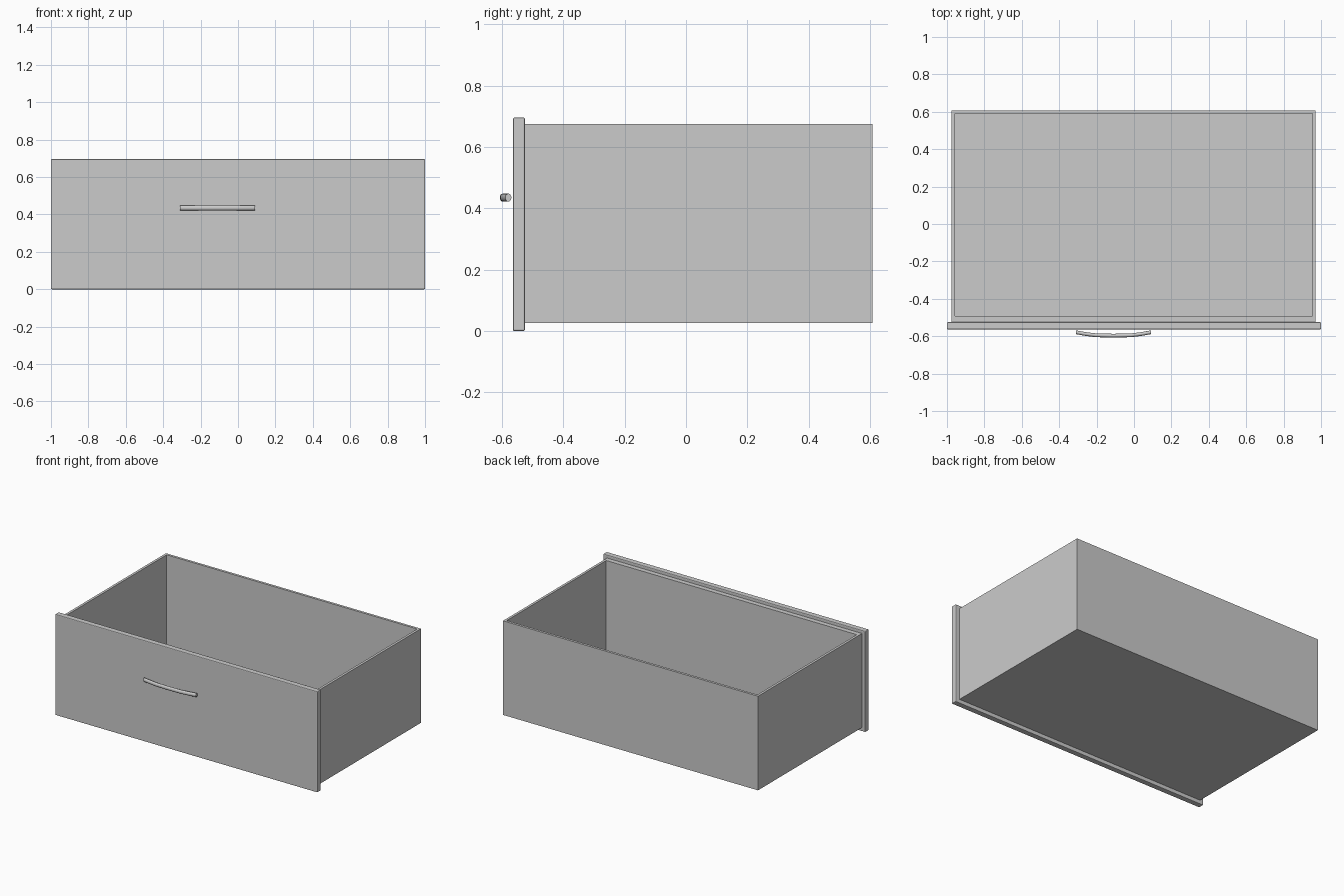
import bpy, bmesh, math
from mathutils import Vector

cube = bpy.data.objects.get("Cube")
if cube:
    bpy.data.objects.remove(cube, do_unlink=True)

GREY = (0.6, 0.6, 0.6, 1)
mat = bpy.data.materials.new("plain grey")
mat.use_nodes = True
mat.diffuse_color = GREY
mat.node_tree.nodes["Principled BSDF"].inputs["Base Color"].default_value = GREY


def add_object(name, bm):
    bmesh.ops.recalc_face_normals(bm, faces=bm.faces)
    mesh = bpy.data.meshes.new(name)
    bm.to_mesh(mesh)
    bm.free()
    mesh.materials.append(mat)
    obj = bpy.data.objects.new(name, mesh)
    bpy.context.collection.objects.link(obj)
    return obj


def block(low, high):
    low, high = Vector(low), Vector(high)
    bm = bmesh.new()
    bmesh.ops.create_cube(bm, size=1)
    bmesh.ops.scale(bm, vec=high - low, verts=bm.verts)
    bmesh.ops.translate(bm, vec=(low + high) / 2, verts=bm.verts)
    return bm


# Open box: inset the top face for the rim, then push the inside down to the floor
bm = block((-0.975, -0.525, 0.026), (0.97, 0.608, 0.675))
bm.faces.ensure_lookup_table()
top = max(bm.faces, key=lambda f: f.calc_center_median().z)
bmesh.ops.inset_region(bm, faces=[top], thickness=0.024)
# the front wall is slightly thicker
for v in top.verts:
    if v.co.y < 0:
        v.co.y = -0.492
floor = bmesh.ops.extrude_face_region(bm, geom=[top])["geom"]
for v in (g for g in floor if isinstance(g, bmesh.types.BMVert)):
    v.co.z = 0.05
if top.is_valid:
    bmesh.ops.delete(bm, geom=[top], context="FACES_ONLY")
add_object("drawer_box", bm)

# Front panel with small chamfered edges
bm = block((-1, -0.564, 0), (1, -0.525, 0.696))
bmesh.ops.bevel(bm, geom=bm.edges[:], offset=0.005, segments=2,
                profile=0.5, affect="EDGES")
add_object("front_panel", bm)

# Bowed handle: an oval section swept along a shallow bend
SIDES = 16
path = [(-0.31, -0.579), (-0.26, -0.588), (-0.205, -0.595), (-0.11, -0.597),
        (-0.015, -0.595), (0.04, -0.588), (0.09, -0.579)]
bm = bmesh.new()
rings = []
for x, y in path:
    ring = []
    for i in range(SIDES):
        a = math.tau * i / SIDES
        ring.append(bm.verts.new((x, y + 0.01 * math.cos(a), 0.435 + 0.013 * math.sin(a))))
    rings.append(ring)
for r0, r1 in zip(rings, rings[1:]):
    for i in range(SIDES):
        j = (i + 1) % SIDES
        bm.faces.new((r0[i], r0[j], r1[j], r1[i]))
bm.faces.new(rings[0])
bm.faces.new(rings[-1])
handle = add_object("handle", bm)
bpy.ops.object.select_all(action="DESELECT")
handle.select_set(True)
bpy.context.view_layer.objects.active = handle
bpy.ops.object.shade_smooth_by_angle(angle=math.radians(35))
